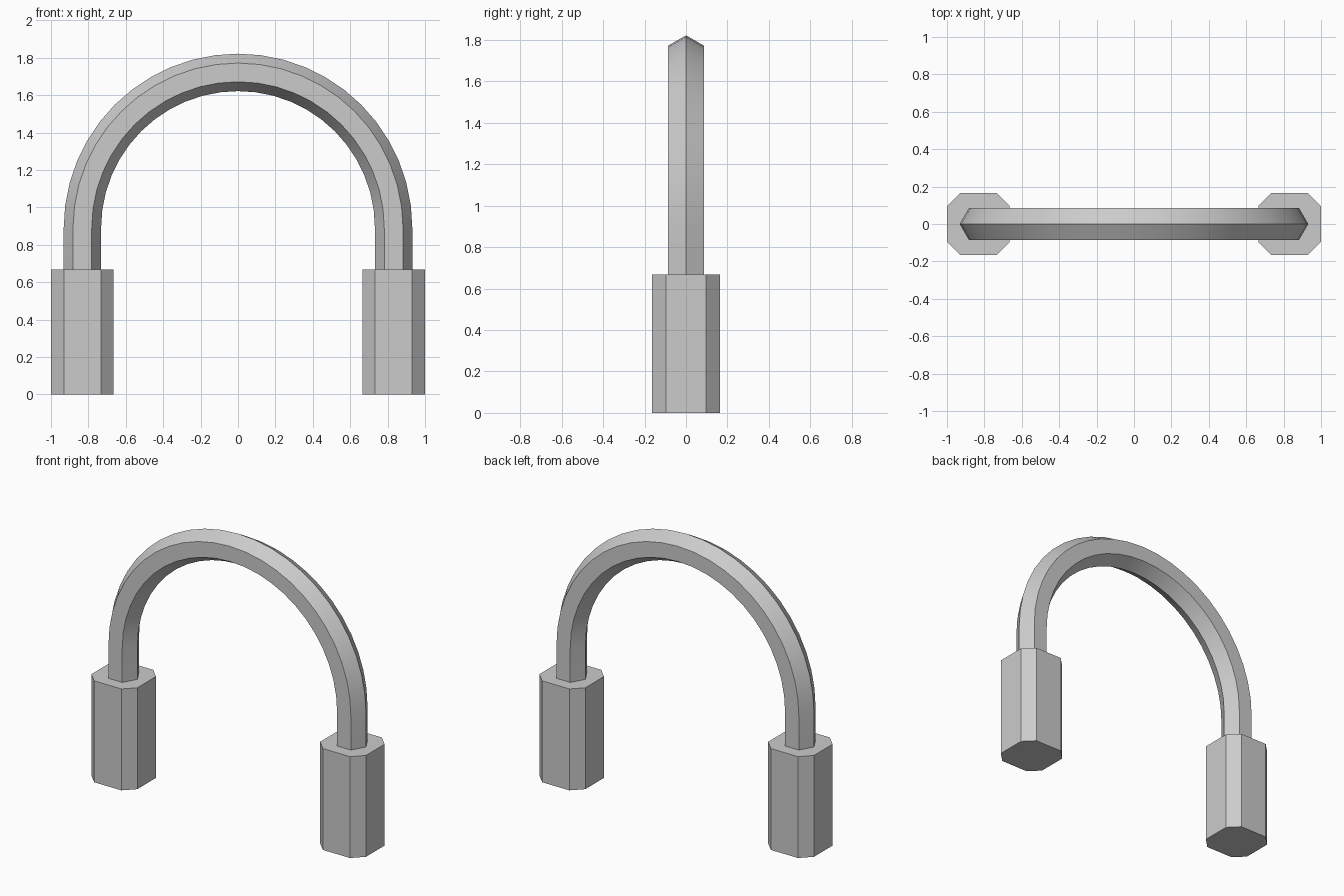
import bpy, bmesh, math
from mathutils import Vector

if "Cube" in bpy.data.objects:
    bpy.data.objects.remove(bpy.data.objects["Cube"])

LEG_X, LEG_TOP, ARC_Z, ARC_R, TUBE_R = 0.832, 0.667, 0.89, 0.832, 0.1


def make_object(name, bm):
    bmesh.ops.recalc_face_normals(bm, faces=bm.faces)
    mesh = bpy.data.meshes.new(name)
    bm.to_mesh(mesh)
    bm.free()
    obj = bpy.data.objects.new(name, mesh)
    bpy.context.collection.objects.link(obj)
    return obj


# Octagonal end grips: boxes with clipped vertical corners
def grip(name, cx):
    hx, hy, c = 0.167, 0.165, 0.068
    outline = [(hx, hy - c), (hx - c, hy), (c - hx, hy), (-hx, hy - c),
               (-hx, c - hy), (c - hx, -hy), (hx - c, -hy), (hx, c - hy)]
    bm = bmesh.new()
    base = bm.faces.new([bm.verts.new((cx + x, y, 0)) for x, y in outline])
    ext = bmesh.ops.extrude_face_region(bm, geom=[base], use_keep_orig=True)
    top = [v for v in ext["geom"] if isinstance(v, bmesh.types.BMVert)]
    bmesh.ops.translate(bm, verts=top, vec=(0, 0, LEG_TOP))
    return make_object(name, bm)


grip("left_grip", -LEG_X)
grip("right_grip", LEG_X)

# Hexagonal bow: straight legs joined by a half circle
STEPS = 24
stations = [(Vector((LEG_X, 0, LEG_TOP - 0.01)), 0.0)]
for i in range(STEPS + 1):
    a = math.pi * i / STEPS
    stations.append((Vector((ARC_R * math.cos(a), 0, ARC_Z + ARC_R * math.sin(a))), a))
stations.append((Vector((-LEG_X, 0, LEG_TOP - 0.01)), math.pi))

bm = bmesh.new()
rings = []
for centre, a in stations:
    out = Vector((math.cos(a), 0, math.sin(a)))
    ring = []
    for k in range(6):
        t = k * math.pi / 3
        ring.append(bm.verts.new(centre + out * TUBE_R * math.cos(t)
                                 + Vector((0, TUBE_R * math.sin(t), 0))))
    rings.append(ring)
for r0, r1 in zip(rings, rings[1:]):
    for k in range(6):
        n = (k + 1) % 6
        bm.faces.new((r0[k], r0[n], r1[n], r1[k]))
bm.faces.new(rings[0])
bm.faces.new(rings[-1])
bow = make_object("curved_bow", bm)

# Smooth along the bend, crisp along the hexagon edges
bpy.context.view_layer.objects.active = bow
bow.select_set(True)
bpy.ops.object.shade_smooth_by_angle(angle=math.radians(30))
